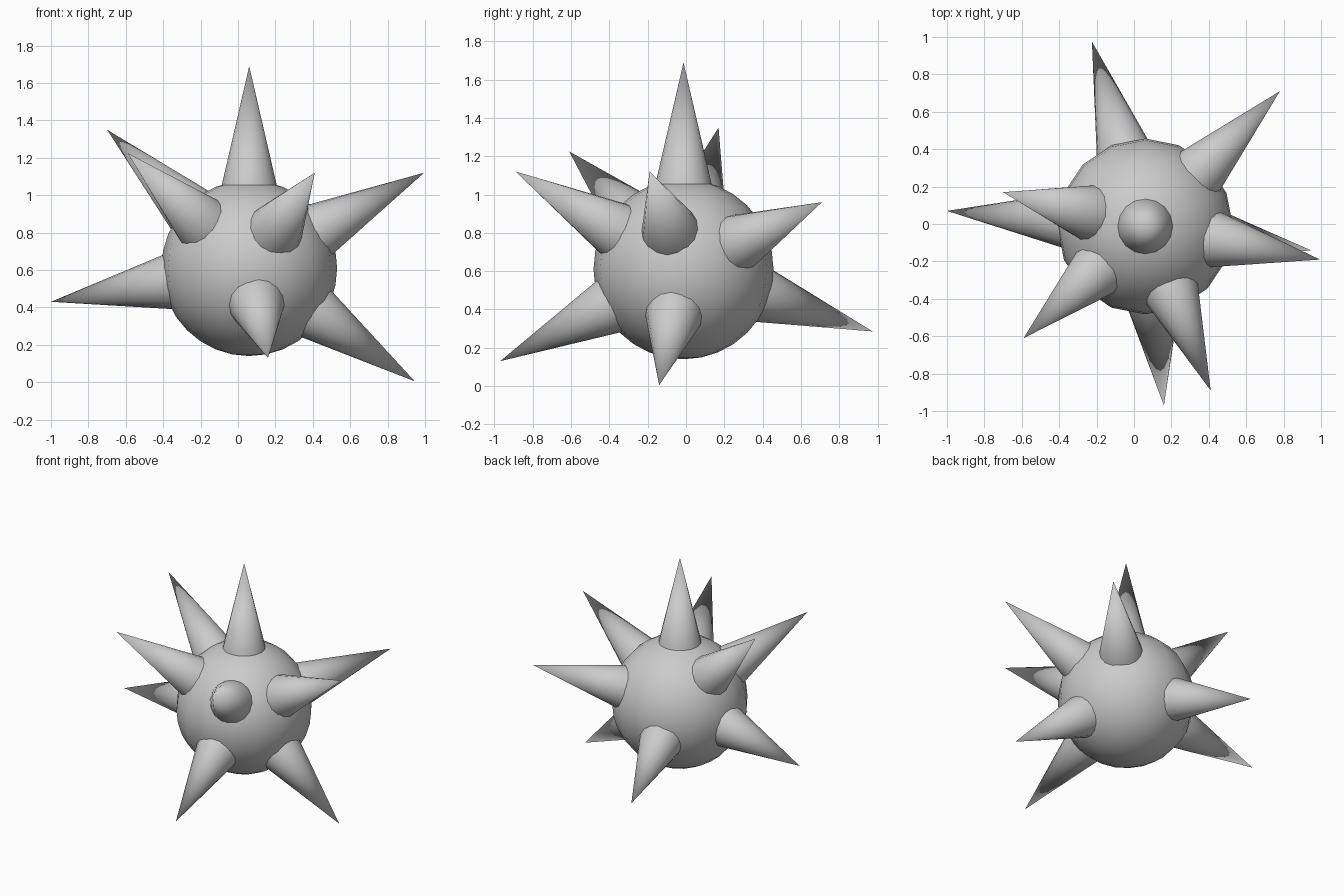
import bpy
from mathutils import Vector

if "Cube" in bpy.data.objects:
    bpy.data.objects.remove(bpy.data.objects["Cube"])

CENTRE = Vector((0.06, -0.013, 0.61))
RADIUS = 0.47
BASE = 0.435          # distance of spike base from the ball centre
BASE_RADIUS = 0.149


def smooth(obj, name):
    obj.name = name
    bpy.ops.object.shade_smooth_by_angle(angle=0.7)


# Round body
bpy.ops.mesh.primitive_uv_sphere_add(segments=16, ring_count=16, radius=RADIUS, location=CENTRE)
smooth(bpy.context.object, "ball")

# Spikes pointing straight out of the body, given by their tips
tips = [
    (0.06, -0.013, 1.69),
    (0.995, -0.19, 1.12),
    (0.945, -0.14, 0.005),
    (-0.70, 0.17, 1.35),
    (-0.59, -0.61, 1.225),
    (-1.0, 0.07, 0.43),
    (0.41, -0.89, 1.12),
    (0.16, -0.97, 0.13),
    (0.78, 0.71, 0.96),
    (-0.225, 0.975, 0.285),
]
for i, tip in enumerate(tips):
    axis = Vector(tip) - CENTRE
    length = axis.length - BASE
    direction = axis.normalized()
    bpy.ops.mesh.primitive_cone_add(
        vertices=16, radius1=BASE_RADIUS, radius2=0, depth=length,
        location=CENTRE + direction * (BASE + length / 2),
        rotation=direction.to_track_quat('Z', 'Y').to_euler())
    smooth(bpy.context.object, f"spike_{i + 1}")
